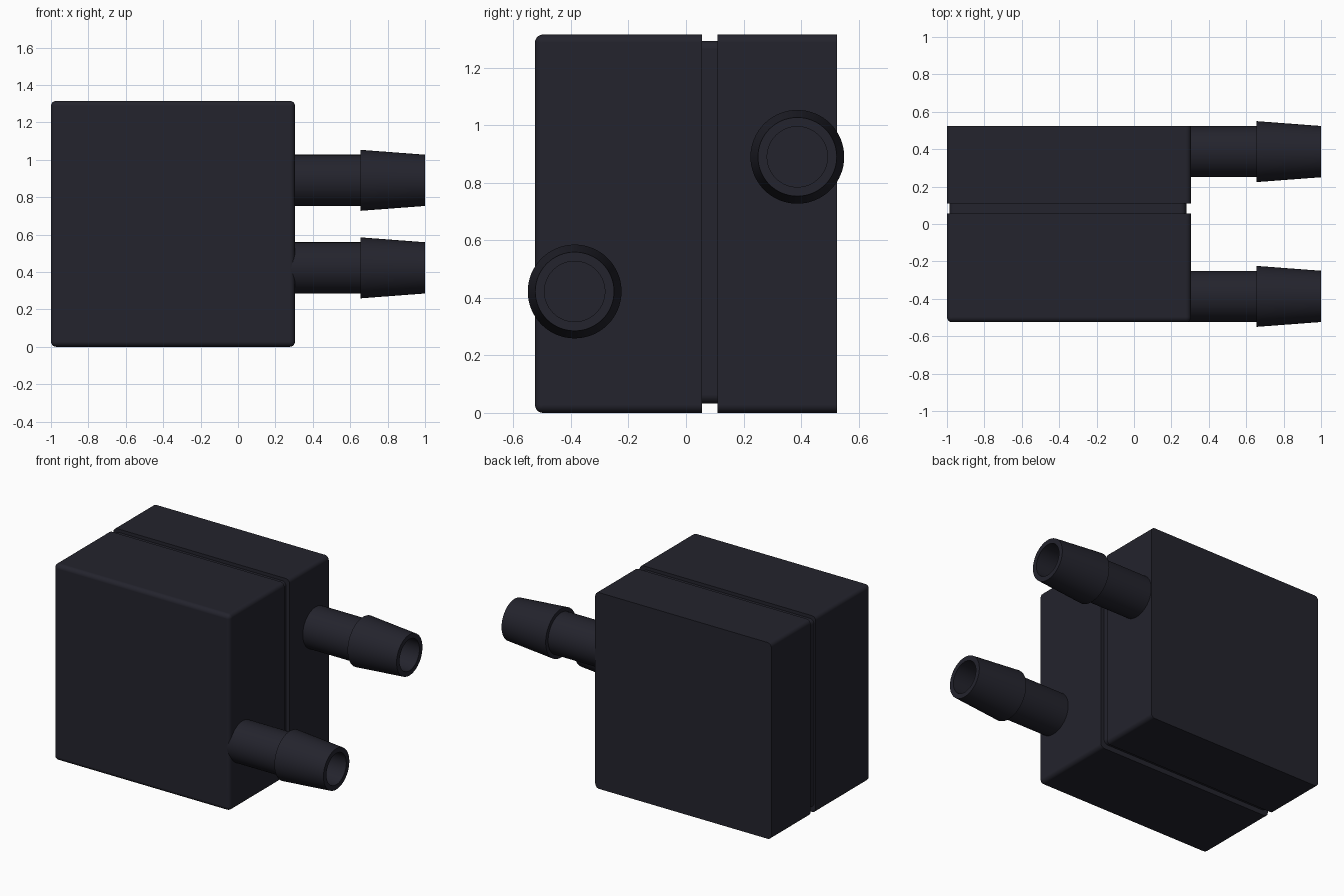
import bpy, bmesh, math
from mathutils import Matrix

if "Cube" in bpy.data.objects:
    bpy.data.objects.remove(bpy.data.objects["Cube"], do_unlink=True)

# Single dark blue-black colour
dark = bpy.data.materials.new("dark_slate")
dark.use_nodes = True
colour = (0.017, 0.017, 0.026, 1)
dark.diffuse_color = colour
dark.node_tree.nodes["Principled BSDF"].inputs["Base Color"].default_value = colour


def finish(name, bm):
    """Turn a bmesh into a smooth-shaded object with crisp flat faces."""
    bmesh.ops.recalc_face_normals(bm, faces=bm.faces)
    mesh = bpy.data.meshes.new(name)
    bm.to_mesh(mesh)
    bm.free()
    mesh.materials.append(dark)
    obj = bpy.data.objects.new(name, mesh)
    bpy.context.collection.objects.link(obj)
    bpy.ops.object.select_all(action='DESELECT')
    obj.select_set(True)
    bpy.context.view_layer.objects.active = obj
    bpy.ops.object.shade_smooth_by_angle(angle=math.radians(30))
    mod = obj.modifiers.new("flat_face_normals", 'WEIGHTED_NORMAL')
    mod.keep_sharp = True
    return obj


def block(name, lo, hi, radius, round_front):
    """Box whose edges along y are rounded, and optionally its front rim."""
    bm = bmesh.new()
    bmesh.ops.create_cube(bm, size=1)
    for v in bm.verts:
        for i in range(3):
            v.co[i] = hi[i] if v.co[i] > 0 else lo[i]
    edges = []
    for e in bm.edges:
        ya, yb = (v.co.y for v in e.verts)
        if ya != yb or (round_front and max(ya, yb) < (lo[1] + hi[1]) / 2):
            edges.append(e)
    bmesh.ops.bevel(bm, geom=edges, offset=radius, segments=5,
                    profile=0.5, affect='EDGES')
    return finish(name, bm)


def hose_barb(name, y, z):
    """Hollow barbed pipe along x, spun from a (x, radius) profile."""
    profile = [(0.26, 0.137), (0.655, 0.137), (0.655, 0.163),
               (1.0, 0.137), (1.0, 0.105), (0.31, 0.105), (0.31, 0.0)]
    bm = bmesh.new()
    verts = [bm.verts.new((x, 0, r)) for x, r in profile]
    edges = [bm.edges.new(pair) for pair in zip(verts, verts[1:])]
    bmesh.ops.spin(bm, geom=verts + edges, cent=(0, 0, 0), axis=(1, 0, 0),
                   angle=math.tau, steps=64, use_merge=True)
    bmesh.ops.remove_doubles(bm, verts=bm.verts, dist=0.0001)
    bmesh.ops.transform(bm, matrix=Matrix.Translation((0, y, z)), verts=bm.verts)
    return finish(name, bm)


# Two housing halves around a slightly smaller gasket core
block("front_housing", (-1, -0.525, 0), (0.305, 0.055, 1.315), 0.028, True)
block("back_housing", (-1, 0.11, 0), (0.305, 0.525, 1.315), 0.028, False)
block("gasket_core", (-0.987, 0.04, 0.033), (0.28, 0.125, 1.293), 0.03, False)

# Inlet and outlet
hose_barb("lower_front_hose_barb", -0.387, 0.422)
hose_barb("upper_back_hose_barb", 0.387, 0.89)
